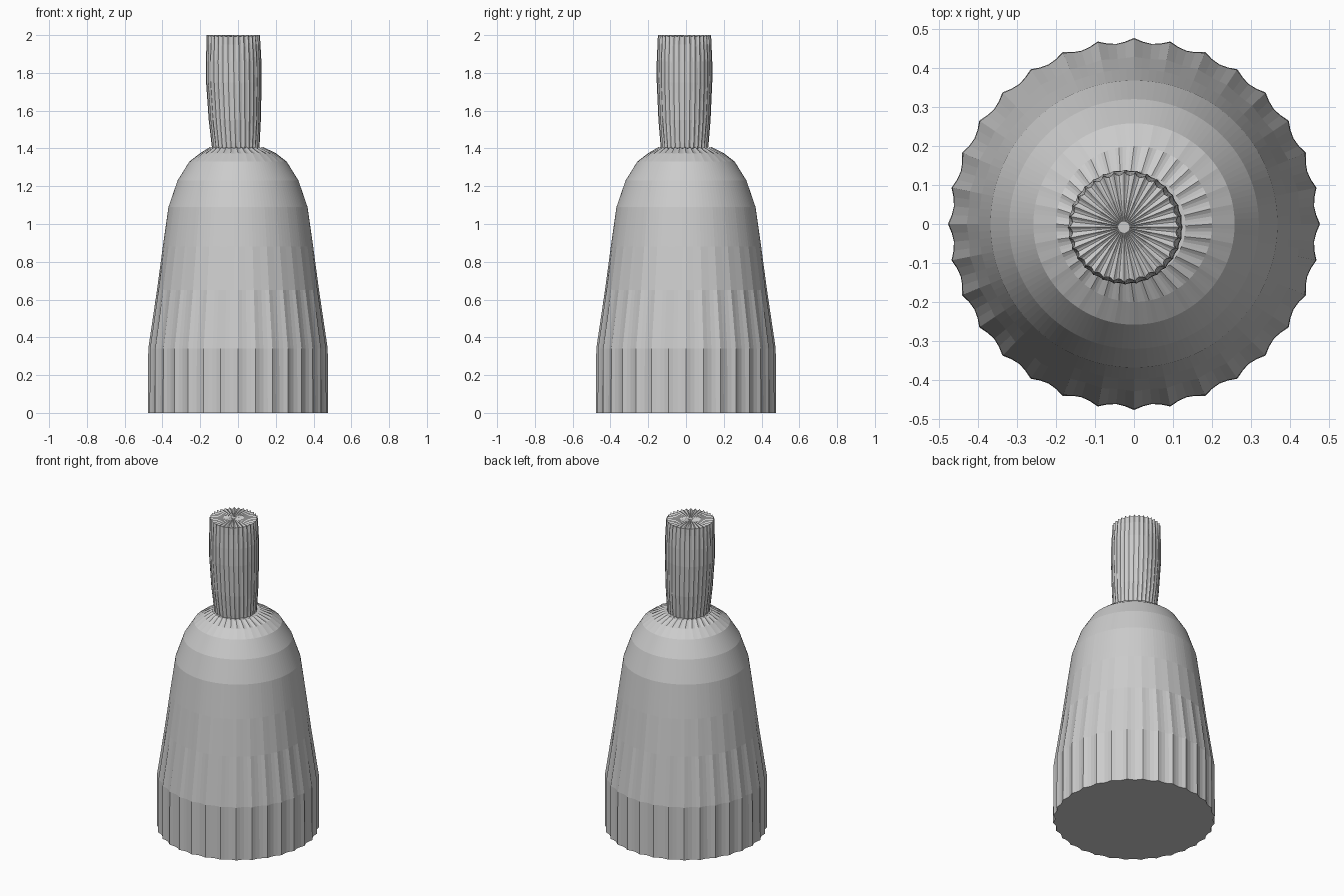
import bpy, bmesh, math

if "Cube" in bpy.data.objects:
    bpy.data.objects.remove(bpy.data.objects["Cube"])

LOBES, PER = 32, 4
N = LOBES * PER


def fluted_lathe(name, rings, close_top=True):
    """rings: (radius, z, flute depth, z ripple, centre x, centre y)"""
    bm = bmesh.new()
    loops = []
    for r, z, depth, ripple, cx, cy in rings:
        loop = []
        for i in range(N):
            a = 2 * math.pi * i / N
            s = math.sin(math.pi * (i % PER) / PER)   # 0 at ridges, 1 in grooves
            q = r - depth * s
            loop.append(bm.verts.new((cx + q * math.cos(a), cy + q * math.sin(a), z - ripple * s)))
        loops.append(loop)
    for lo, hi in zip(loops, loops[1:]):
        for i in range(N):
            j = (i + 1) % N
            bm.faces.new((lo[i], lo[j], hi[j], hi[i]))
    bm.faces.new(loops[0][::-1])
    if close_top:
        bm.faces.new(loops[-1])
    bmesh.ops.recalc_face_normals(bm, faces=bm.faces)
    me = bpy.data.meshes.new(name)
    bm.to_mesh(me)
    bm.free()
    ob = bpy.data.objects.new(name, me)
    bpy.context.collection.objects.link(ob)
    return ob


# Bell-shaped body: fluted skirt, smooth waist, domed and pleated shoulder
fluted_lathe("bell_body", [
    (0.477, 0.00, 0.013, 0, 0, 0),
    (0.475, 0.34, 0.012, 0, 0, 0),
    (0.429, 0.65, 0.004, 0, 0, 0),
    (0.398, 0.88, 0.001, 0, 0, 0),
    (0.368, 1.09, 0, 0, 0, 0),
    (0.320, 1.23, 0, 0, 0, 0),
    (0.258, 1.33, 0, 0, 0, 0),
    (0.200, 1.375, 0, 0.003, 0, 0),
    (0.140, 1.408, 0, 0.008, -0.008, -0.005),
])

# Slightly leaning fluted handle with a creased flat cap
fluted_lathe("handle", [
    (0.124, 1.39, 0.006, 0, -0.012, -0.008),
    (0.128, 1.43, 0.006, 0, -0.013, -0.008),
    (0.138, 1.55, 0.004, 0, -0.017, -0.008),
    (0.147, 1.75, 0.003, 0, -0.022, -0.008),
    (0.147, 1.86, 0.004, 0, -0.023, -0.008),
    (0.143, 1.95, 0.006, 0, -0.024, -0.008),
    (0.141, 2.00, 0.008, 0.008, -0.025, -0.008),
    (0.070, 2.00, 0, 0.005, -0.026, -0.008),
    (0.015, 2.00, 0, 0.003, -0.026, -0.008),
])
